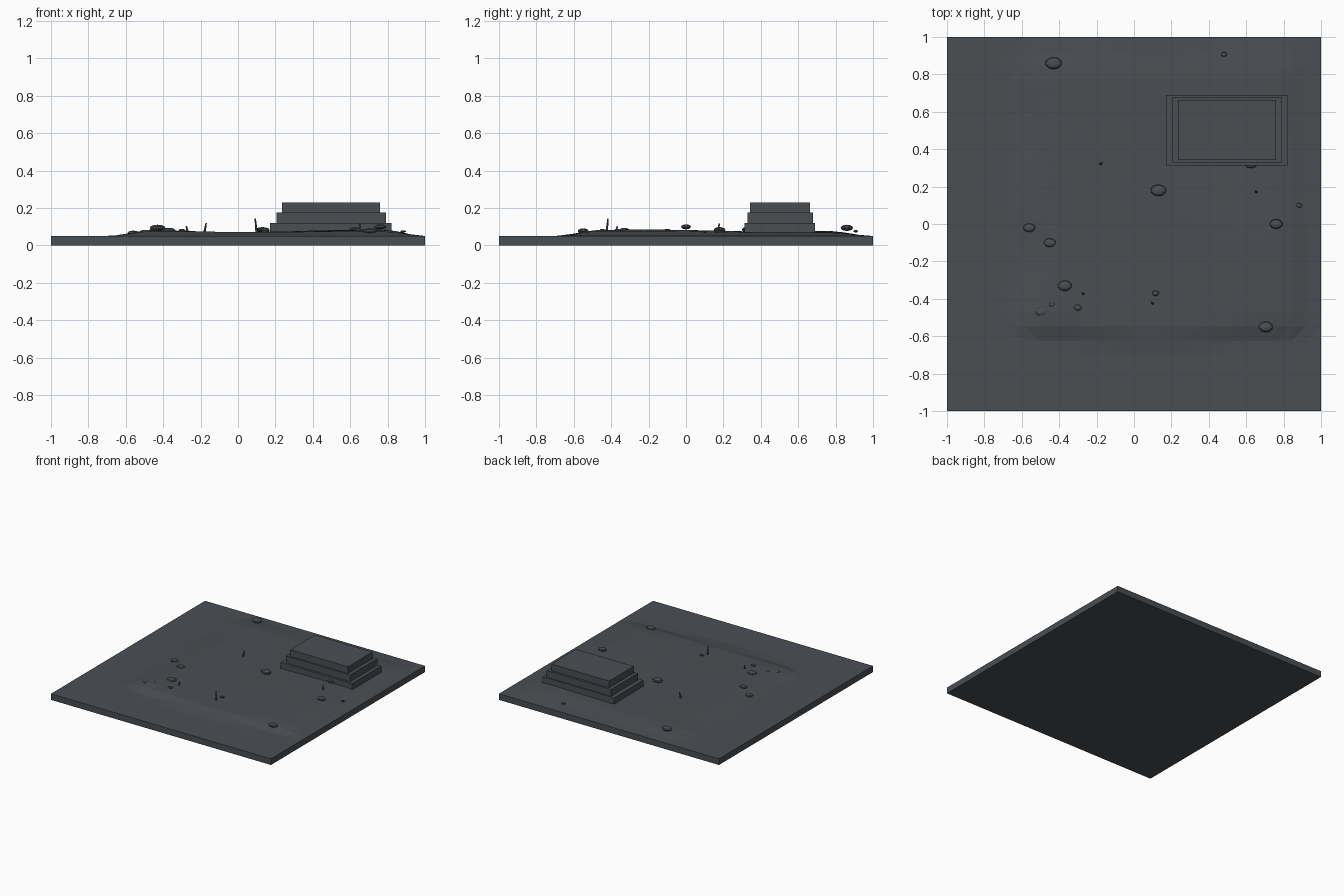
import bpy, bmesh, math
from mathutils import Matrix, Vector

if "Cube" in bpy.data.objects:
    bpy.data.objects.remove(bpy.data.objects["Cube"])

stone = bpy.data.materials.new("dark slate grey")
stone.diffuse_color = (0.068, 0.077, 0.086, 1)
stone.use_nodes = True
stone.node_tree.nodes["Principled BSDF"].inputs["Base Color"].default_value = stone.diffuse_color


def finish(name, bm):
    me = bpy.data.meshes.new(name)
    bm.to_mesh(me)
    bm.free()
    me.materials.append(stone)
    ob = bpy.data.objects.new(name, me)
    bpy.context.collection.objects.link(ob)
    return ob


def box(name, x0, x1, y0, y1, z0, z1):
    bm = bmesh.new()
    m = Matrix.Translation(((x0 + x1) / 2, (y0 + y1) / 2, (z0 + z1) / 2))
    bmesh.ops.create_cube(bm, size=1, matrix=m @ Matrix.Diagonal((x1 - x0, y1 - y0, z1 - z0, 1)))
    return finish(name, bm)


def ramp(a, b, t):
    t = min(1, max(0, (t - a) / (b - a)))
    return t * t * (3 - 2 * t)


def ground(x, y):
    """Height of the low uneven rise on top of the slab."""
    wob = 0.025 * math.sin(5 * x + 1) + 0.02 * math.sin(9 * y)
    edge = (ramp(-0.70, -0.46, x + wob) * ramp(-0.66, -0.50, y + wob)
            * (1 - ramp(0.78, 1.0, x)) * (1 - ramp(0.76, 1.0, y)))
    rise = 0.027 - 0.006 * ramp(-0.2, 0.4, y) + 0.004 * math.sin(5 * x - 2) + 0.003 * math.sin(4 * y + 3 * x)
    return 0.05 + edge * rise


# Square slab
box("base_slab", -1, 1, -1, 1, 0, 0.05)

# Low mound of uneven ground
N = 22
bm = bmesh.new()
bmesh.ops.create_grid(bm, x_segments=N, y_segments=N, size=1)
for v in bm.verts:
    x = 0.13 + v.co.x * 0.87
    y = 0.15 + v.co.y * 0.85
    v.co = (x, y, ground(x, y) + 0.0004)
bmesh.ops.triangulate(bm, faces=bm.faces[:])
finish("ground_rise", bm)

# Stepped platform
box("platform_bottom", 0.17, 0.82, 0.312, 0.69, 0.05, 0.12)
box("platform_middle", 0.205, 0.79, 0.33, 0.68, 0.12, 0.175)
box("platform_top", 0.235, 0.76, 0.342, 0.662, 0.175, 0.23)

# Flattened pebbles: x, y, half width, centre height
pebbles = [(-0.43, 0.86, 0.044, 0.094), (0.13, 0.18, 0.042, 0.082), (-0.56, -0.02, 0.032, 0.067),
           (-0.45, -0.10, 0.032, 0.076), (-0.37, -0.33, 0.038, 0.080), (-0.497, -0.47, 0.031, 0.072),
           (0.705, -0.55, 0.038, 0.077), (0.76, 0.0, 0.035, 0.099), (0.625, 0.325, 0.036, 0.084),
           (0.48, 0.907, 0.017, 0.076), (0.883, 0.10, 0.016, 0.075), (0.115, -0.37, 0.019, 0.082),
           (-0.30, -0.447, 0.021, 0.080), (-0.44, -0.43, 0.016, 0.078)]
for i, (x, y, r, z) in enumerate(pebbles):
    bm = bmesh.new()
    m = Matrix.Translation((x, y, z)) @ Matrix.Diagonal((r, r * 0.75, r * 0.38, 1))
    bmesh.ops.create_uvsphere(bm, u_segments=10, v_segments=6, radius=1, matrix=m)
    finish(f"pebble_{i + 1}", bm)

# Thin upright twigs: x, y, tip offset, tip height
twigs = [(0.10, -0.425, -0.008, 0.143), (-0.27, -0.375, -0.006, 0.102),
         (-0.18, 0.32, 0.01, 0.120), (0.655, 0.17, -0.006, 0.116)]
for i, (x, y, dx, top) in enumerate(twigs):
    a = Vector((x, y, ground(x, y) - 0.005))
    d = Vector((x + dx, y + 0.008, top)) - a
    m = Matrix.Translation(a + d / 2) @ d.to_track_quat('Z', 'Y').to_matrix().to_4x4()
    bm = bmesh.new()
    bmesh.ops.create_cone(bm, cap_ends=True, segments=6, radius1=0.007, radius2=0.004,
                          depth=d.length, matrix=m)
    finish(f"twig_{i + 1}", bm)
